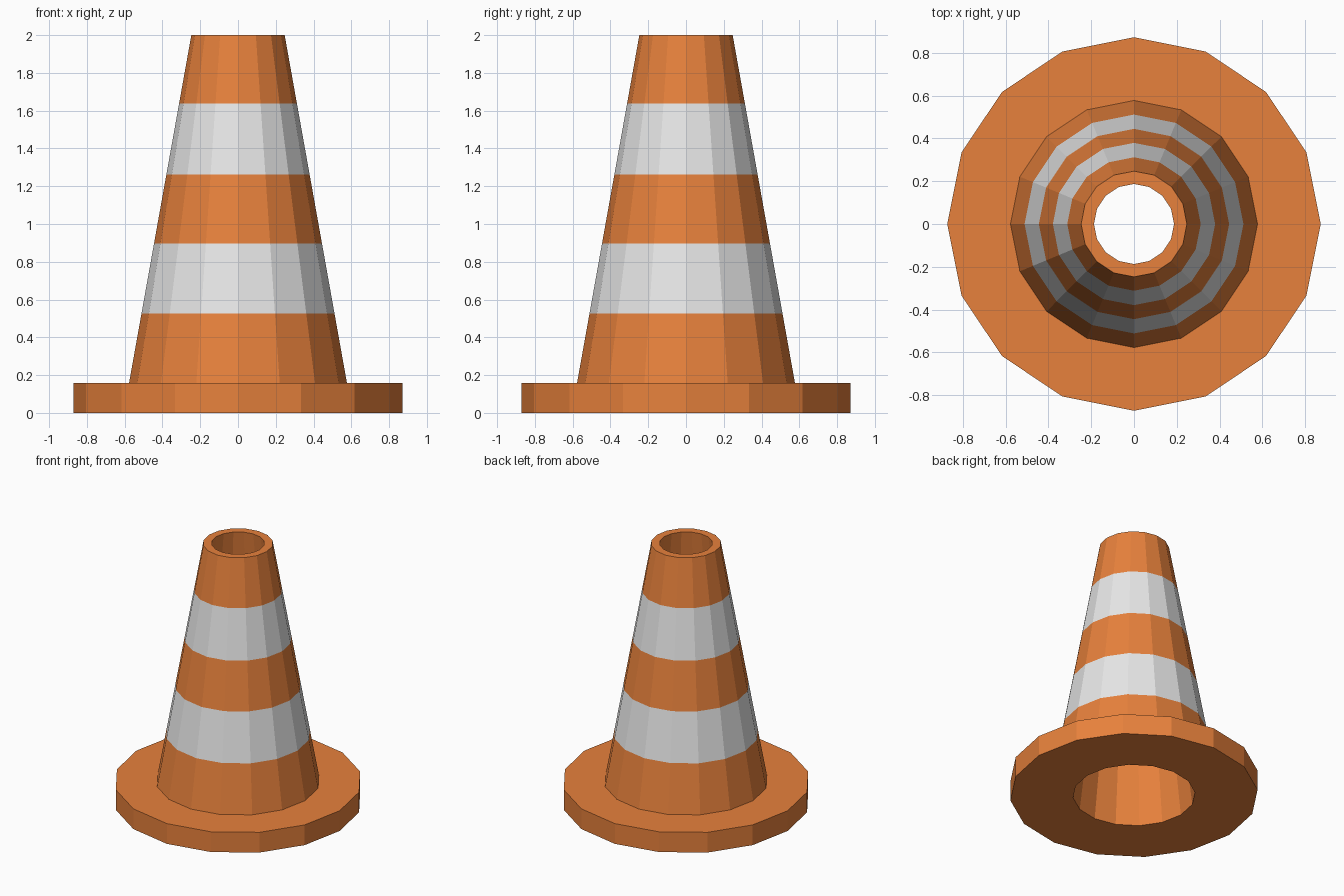
import bpy, bmesh, math

if "Cube" in bpy.data.objects:
    bpy.data.objects.remove(bpy.data.objects["Cube"])

SIDES = 16


def material(name, rgb):
    m = bpy.data.materials.new(name)
    m.diffuse_color = (*rgb, 1)
    m.use_nodes = True
    m.node_tree.nodes["Principled BSDF"].inputs["Base Color"].default_value = m.diffuse_color
    return m


orange = material("orange", (0.8, 0.22, 0.045))
white = material("white", (0.8, 0.8, 0.8))


def lathe(name, profile, mats):
    """Revolve a closed (radius, z, material of next segment) profile."""
    bm = bmesh.new()
    rings = []
    for r, z, _ in profile:
        rings.append([bm.verts.new((r * math.cos(2 * math.pi * i / SIDES),
                                    r * math.sin(2 * math.pi * i / SIDES), z))
                      for i in range(SIDES)])
    for k, (_, _, mat) in enumerate(profile):
        a, b = rings[k], rings[(k + 1) % len(rings)]
        for i in range(SIDES):
            j = (i + 1) % SIDES
            bm.faces.new((a[i], a[j], b[j], b[i])).material_index = mat
    bmesh.ops.recalc_face_normals(bm, faces=bm.faces)
    mesh = bpy.data.meshes.new(name)
    bm.to_mesh(mesh)
    bm.free()
    for m in mats:
        mesh.materials.append(m)
    obj = bpy.data.objects.new(name, mesh)
    bpy.context.collection.objects.link(obj)
    return obj


# Base flange, striped outer wall, rim and tapered bore in one closed profile
R_LOW, R_TOP, Z_LOW, Z_TOP = 0.577, 0.247, 0.157, 2.0


def wall(z):
    return R_LOW + (R_TOP - R_LOW) * (z - Z_LOW) / (Z_TOP - Z_LOW)


profile = [(0.43, 0, 0), (0.872, 0, 0), (0.872, Z_LOW, 0)]
for z, mat in [(Z_LOW, 0), (0.526, 1), (0.898, 0), (1.262, 1), (1.638, 0), (Z_TOP, 0)]:
    profile.append((wall(z), z, mat))
profile.append((0.187, Z_TOP, 0))
lathe("traffic_cone", profile, [orange, white])
